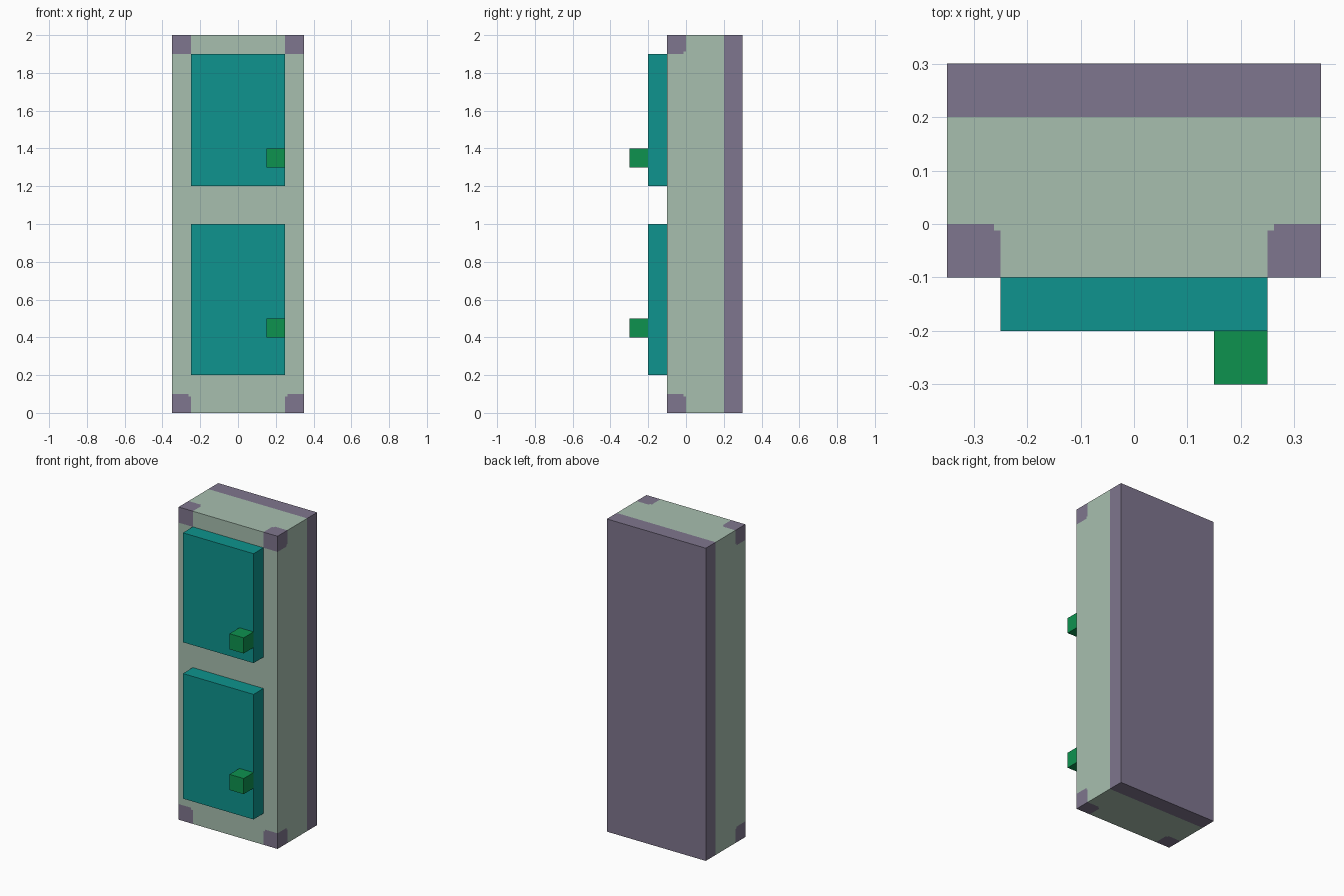
import bpy
import bmesh
from mathutils import Vector

cube = bpy.data.objects.get("Cube")
if cube:
    bpy.data.objects.remove(cube, do_unlink=True)


def material(name, rgb):
    """Flat material from 0-255 sRGB values."""
    lin = [(c / 255 / 12.92) if c < 11 else ((c / 255 + 0.055) / 1.055) ** 2.4 for c in rgb]
    mat = bpy.data.materials.new(name)
    mat.use_nodes = True
    mat.diffuse_color = (*lin, 1)
    bsdf = next(n for n in mat.node_tree.nodes if n.type == 'BSDF_PRINCIPLED')
    bsdf.inputs["Base Color"].default_value = (*lin, 1)
    bsdf.inputs["Roughness"].default_value = 0.8
    return mat


SAGE = material("pale sage", (167, 191, 175))
PURPLE = material("grey purple", (127, 118, 142))
TEAL = material("teal", (14, 148, 142))
GREEN = material("green", (13, 146, 79))


def box(name, lo, hi, mats, cuts=(), rule=None):
    """Box between two corners, sliced at (axis, value) cuts and coloured by rule."""
    lo, hi = Vector(lo), Vector(hi)
    bm = bmesh.new()
    bmesh.ops.create_cube(bm, size=1)
    for v in bm.verts:
        v.co = (lo + hi) / 2 + v.co * (hi - lo)
    for axis, value in cuts:
        co, no = Vector(), Vector()
        co[axis], no[axis] = value, 1
        bmesh.ops.bisect_plane(bm, geom=bm.verts[:] + bm.edges[:] + bm.faces[:],
                               plane_co=co, plane_no=no, dist=1e-5)
    if rule:
        bm.normal_update()
        for f in bm.faces:
            f.material_index = rule(f.calc_center_median(), f.normal)
    mesh = bpy.data.meshes.new(name)
    bm.to_mesh(mesh)
    bm.free()
    for m in mats:
        mesh.materials.append(m)
    obj = bpy.data.objects.new(name, mesh)
    bpy.context.collection.objects.link(obj)
    return obj


# Cabinet body with purple caps on the four front corners
CAP, NOTCH = 0.1, 0.012


def corner_cap(c, n):
    # distances from the outer front corner along each axis
    d = (0.35 - abs(c.x), c.y + 0.1, min(c.z, 2 - c.z))
    if max(d) > CAP:
        return 0
    notched = sum(v > CAP - NOTCH for v in d) >= 2
    upper_front = n.y < -0.5 and c.z > 1
    return 0 if notched and not upper_front else 1


cuts = [(1, CAP - 0.1), (1, CAP - 0.1 - NOTCH)]
for w in (CAP, CAP - NOTCH):
    cuts += [(0, 0.35 - w), (0, w - 0.35), (2, w), (2, 2 - w)]
box("cabinet_body", (-0.35, -0.1, 0), (0.35, 0.2, 2), (SAGE, PURPLE), cuts, corner_cap)

# Back panel
box("back_panel", (-0.35, 0.2, 0), (0.35, 0.3, 2), (PURPLE,))

# Doors, each with a block handle
for label, z0, z1, hz in (("lower", 0.2, 1.0, 0.4), ("upper", 1.2, 1.9, 1.3)):
    box(label + "_door", (-0.25, -0.2, z0), (0.25, -0.1, z1), (TEAL,))
    box(label + "_handle", (0.15, -0.3, hz), (0.25, -0.2, hz + 0.1), (GREEN,))
